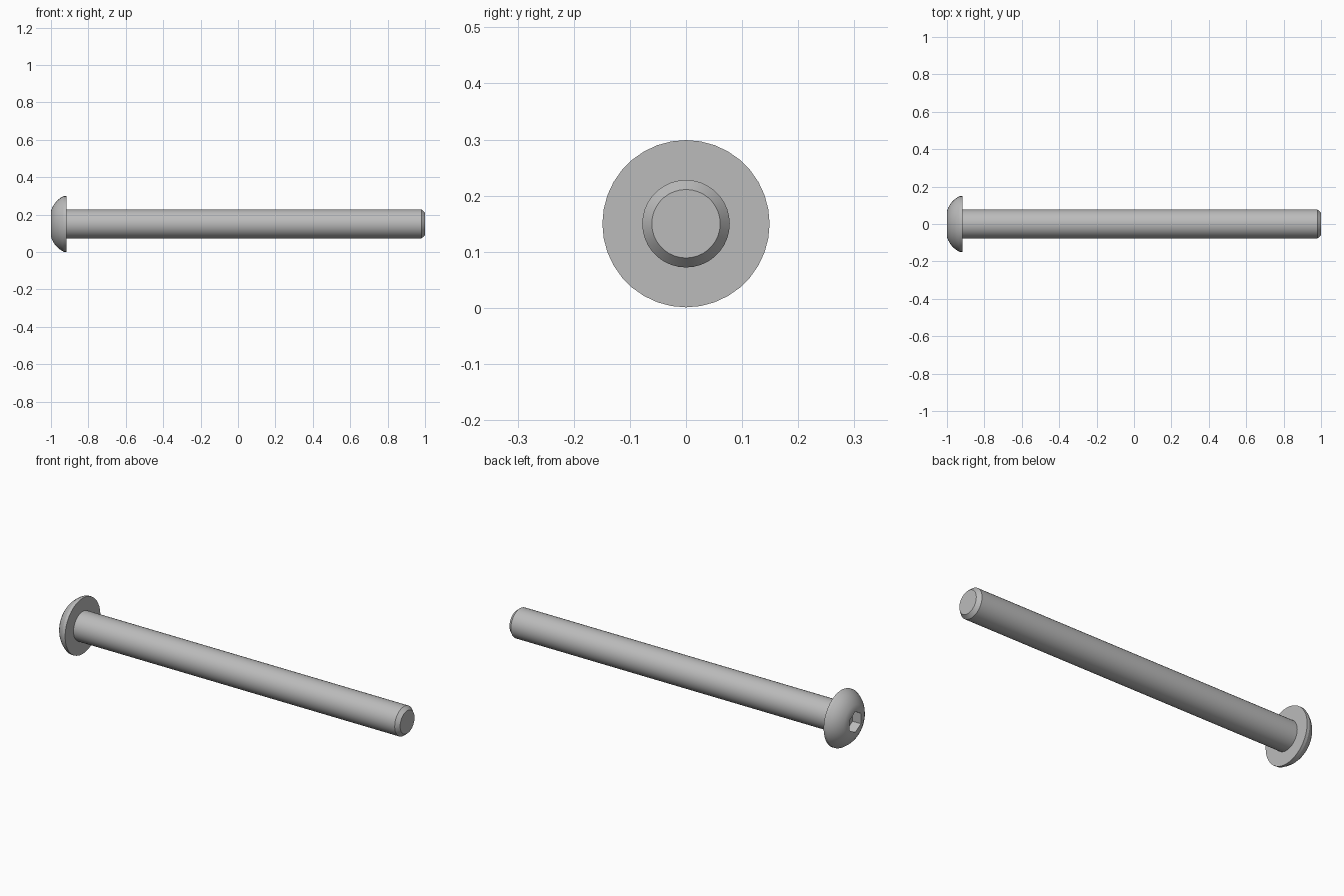
import bpy, bmesh, math

SEG = 36          # sides of every round section, a multiple of six
AXIS_Z = 0.15     # height of the screw's centre line
HEAD_R, SHANK_R, FACE_R = 0.149, 0.078, 0.07
HEX_APOTHEM = 0.048
HEAD_BACK = -0.917

cube = bpy.data.objects.get("Cube")
if cube:
    bpy.data.objects.remove(cube, do_unlink=True)

steel = bpy.data.materials.new("grey_steel")
steel.use_nodes = True
GREY = (0.5, 0.5, 0.5, 1)
steel.diffuse_color = GREY
steel.node_tree.nodes["Principled BSDF"].inputs["Base Color"].default_value = GREY


def hex_radius(angle):
    """Distance to a hexagon's edge, with corners at top and bottom."""
    sector = math.pi / 3
    return HEX_APOTHEM / math.cos((angle + sector / 2) % sector - sector / 2)


def loft(name, sections):
    """Skin sections (x, radius or radius function) along x, capping both ends."""
    bm = bmesh.new()
    rings = []
    for x, radius in sections:
        ring = []
        for i in range(SEG):
            a = math.tau * i / SEG
            r = radius(a) if callable(radius) else radius
            ring.append(bm.verts.new((x, r * math.cos(a), AXIS_Z + r * math.sin(a))))
        rings.append(ring)
    for a, b in zip(rings, rings[1:]):
        for i in range(SEG):
            j = (i + 1) % SEG
            bm.faces.new((a[i], a[j], b[j], b[i]))
    bm.faces.new(rings[0])
    bm.faces.new(rings[-1])
    bmesh.ops.recalc_face_normals(bm, faces=bm.faces)
    mesh = bpy.data.meshes.new(name)
    bm.to_mesh(mesh)
    bm.free()
    mesh.materials.append(steel)
    obj = bpy.data.objects.new(name, mesh)
    bpy.context.collection.objects.link(obj)
    bpy.ops.object.select_all(action="DESELECT")
    obj.select_set(True)
    bpy.context.view_layer.objects.active = obj
    bpy.ops.object.shade_smooth_by_angle(angle=math.radians(25))
    return obj


# Domed head: socket floor, socket mouth, flat face, dome, rim, underside
RIM_X, STEPS, BULGE = -0.932, 6, 0.011
dome = []
for k in range(STEPS + 1):
    t = k / STEPS
    swell = BULGE * 4 * t * (1 - t) / math.sqrt(2)
    dome.append((-1 + (1 + RIM_X) * t - swell, FACE_R + (HEAD_R - FACE_R) * t + swell))
dome = [(max(x, -1), r) for x, r in dome]
loft("button_head", [(-0.95, hex_radius), (-1, hex_radius)] + dome + [(HEAD_BACK, HEAD_R)])

# Plain shank with a chamfered tip
loft("shank", [(HEAD_BACK - 0.005, SHANK_R), (0.98, SHANK_R), (1, 0.061)])
